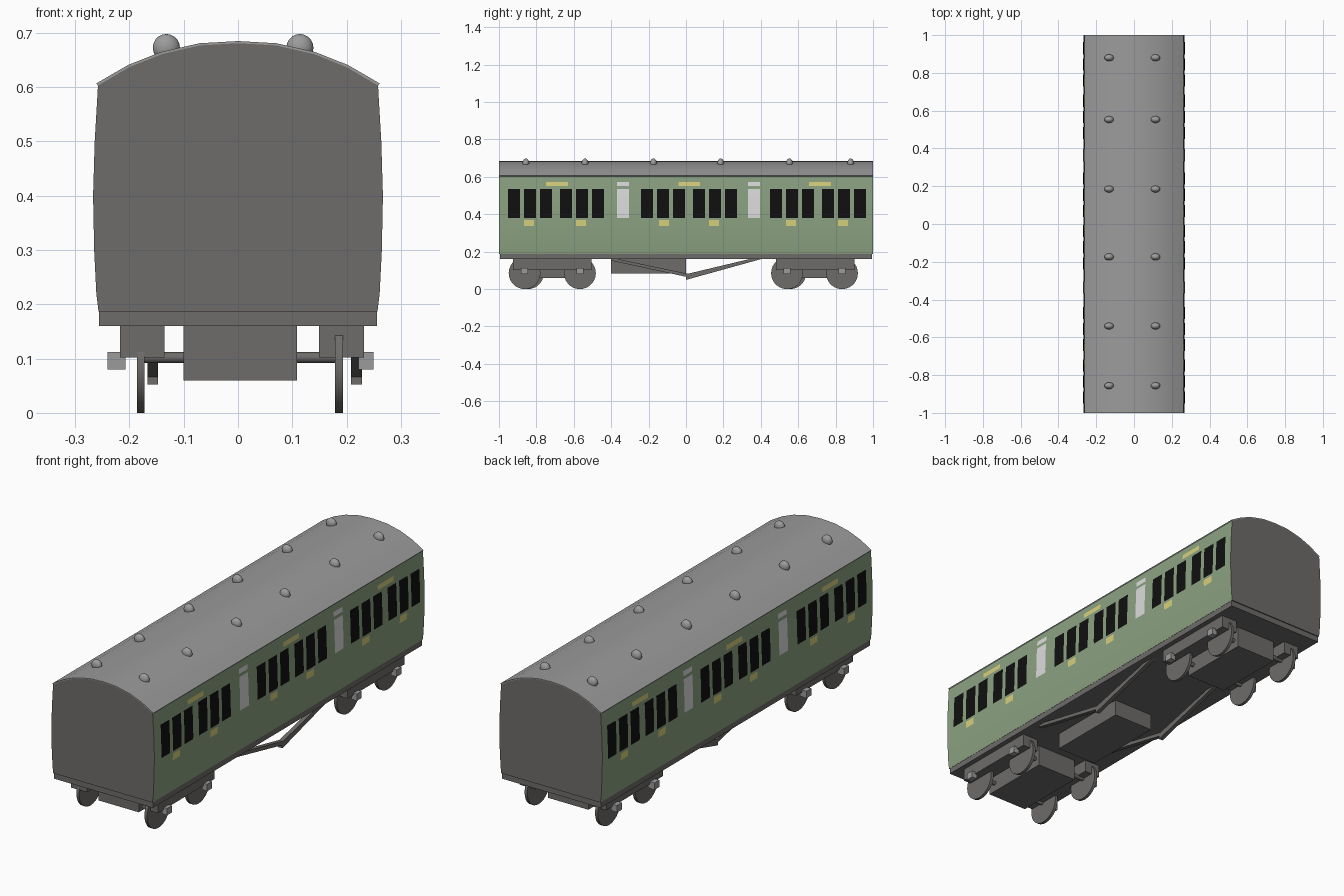
import bpy, bmesh, math
from mathutils import Matrix, Vector

if "Cube" in bpy.data.objects:
    bpy.data.objects.remove(bpy.data.objects["Cube"])


def material(name, r, g, b):
    m = bpy.data.materials.new(name)
    m.diffuse_color = (r, g, b, 1)
    m.use_nodes = True
    m.node_tree.nodes["Principled BSDF"].inputs["Base Color"].default_value = m.diffuse_color
    return m


GREEN = material("coach green", 0.26, 0.36, 0.22)
DARK = material("dark grey", 0.155, 0.15, 0.145)
ROOF = material("roof grey", 0.33, 0.33, 0.33)
BLACK = material("window black", 0.005, 0.005, 0.005)
WHITE = material("frosted white", 0.72, 0.72, 0.72)
YELLOW = material("pale yellow", 0.68, 0.63, 0.2)

# half cross-section of the side walls (x, z) and of the roof
WALL = [(0.257, 0.187), (0.261, 0.22), (0.265, 0.3), (0.267, 0.4), (0.264, 0.5), (0.258, 0.603)]
ARC = [(0.258, 0.603), (0.2, 0.637), (0.14, 0.661), (0.07, 0.677), (0, 0.681)]


def finish(name, bm, *mats, smooth=None):
    me = bpy.data.meshes.new(name)
    bm.to_mesh(me)
    bm.free()
    ob = bpy.data.objects.new(name, me)
    bpy.context.collection.objects.link(ob)
    for m in mats:
        me.materials.append(m)
    if smooth:
        bpy.context.view_layer.objects.active = ob
        ob.select_set(True)
        bpy.ops.object.shade_smooth_by_angle(angle=math.radians(smooth))
        ob.select_set(False)
    return ob


def extrude_profile(profile, half=1.0):
    bm = bmesh.new()
    face = bm.faces.new([bm.verts.new((x, -half, z)) for x, z in profile])
    ext = bmesh.ops.extrude_face_region(bm, geom=[face])
    verts = [v for v in ext["geom"] if isinstance(v, bmesh.types.BMVert)]
    bmesh.ops.translate(bm, verts=verts, vec=(0, 2 * half, 0))
    bmesh.ops.recalc_face_normals(bm, faces=bm.faces)
    return bm


def add_box(bm, lo, hi):
    lo, hi = Vector(lo), Vector(hi)
    bmesh.ops.create_cube(bm, size=1, matrix=Matrix.Translation((lo + hi) / 2)
                          @ Matrix.Diagonal((*(hi - lo), 1)))


def add_cylinder(bm, x0, x1, y, z, r, n):
    bmesh.ops.create_cone(bm, cap_ends=True, segments=n, radius1=r, radius2=r, depth=x1 - x0,
                          matrix=Matrix.Translation(((x0 + x1) / 2, y, z))
                          @ Matrix.Rotation(math.pi / 2, 4, 'Y'))


def wall_x(z):
    for (xa, za), (xb, zb) in zip(WALL, WALL[1:]):
        if z <= zb:
            return xa + (xb - xa) * (z - za) / (zb - za)
    return WALL[-1][0]


def plates(name, specs, mat):
    """Thin plates (y centre, width, z0, z1) that follow both curved walls."""
    bm = bmesh.new()
    for y, w, z0, z1 in specs:
        levels = [z0] + [z for _, z in WALL if z0 < z < z1] + [z1]
        for side in (-1, 1):
            rows = [[bm.verts.new((side * (wall_x(z) + 0.003), y + s * side * w / 2, z))
                     for s in (-1, 1)] for z in levels]
            for a, b in zip(rows, rows[1:]):
                bm.faces.new((a[0], a[1], b[1], b[0]))
    finish(name, bm, mat)


# body shell: green sides, dark ends and floor
half = WALL + ARC[1:]
bm = extrude_profile(half + [(-x, z) for x, z in reversed(half[:-1])])
for f in bm.faces:
    f.material_index = 0 if abs(f.normal.x) > 0.9 else 1
finish("coach_body", bm, GREEN, DARK, smooth=30)

# thin curved roof skin
outer = [(x * 1.012, z + 0.004) for x, z in ARC]
loop = outer + [(-x, z) for x, z in reversed(outer[:-1])]
loop += [(-x, z) for x, z in ARC] + list(reversed(ARC[:-1]))
finish("roof", extrude_profile(loop), ROOF, smooth=30)

# roof ventilators
bm = bmesh.new()
for y in (-0.856, -0.54, -0.174, 0.185, 0.553, 0.88):
    for x in (-0.132, 0.114):
        bmesh.ops.create_uvsphere(bm, u_segments=16, v_segments=10, radius=1,
                                  matrix=Matrix.Translation((x, y, 0.673))
                                  @ Matrix.Diagonal((0.025, 0.018, 0.025, 1)))
finish("roof_vents", bm, ROOF, smooth=60)

# windows in threes, frosted panes and yellow panels
groups = (-0.834, -0.556, -0.123, 0.155, 0.567, 0.845)
plates("windows", [(g + k * 0.0856, 0.064, 0.38, 0.535) for g in groups for k in (-1, 0, 1)], BLACK)
plates("frosted_panes", [(y, 0.064, a, b) for y in (-0.337, 0.364)
                         for a, b in ((0.38, 0.535), (0.55, 0.572))], WHITE)
plates("upper_panels", [(y, 0.116, 0.55, 0.572) for y in (-0.69, 0.018, 0.716)], YELLOW)
plates("lower_panels", [(y, 0.054, 0.337, 0.369)
                        for y in (-0.84, -0.561, -0.118, 0.15, 0.561, 0.84)], YELLOW)

# underframe and battery box
bm = bmesh.new()
add_box(bm, (-0.256, -0.995, 0.16), (0.256, 0.995, 0.187))
finish("underframe", bm, DARK)
bm = bmesh.new()
add_box(bm, (-0.1, -0.4, 0.083), (0.109, 0.0, 0.162))
finish("battery_box", bm, DARK)

# V-shaped truss rods
bm = bmesh.new()
for x in (-0.157, 0.218):
    top = [(-0.4, 0.168), (0.01, 0.082), (0.4, 0.175)]
    low = [(0.4, 0.16), (0.01, 0.052), (0.0, 0.052), (0.0, 0.066), (-0.4, 0.152)]
    sides = [[bm.verts.new((x + dx, y, z)) for y, z in top + low] for dx in (-0.01, 0.01)]
    n = len(sides[0])
    for s in sides:
        bm.faces.new(s)
    for i in range(n):
        j = (i + 1) % n
        bm.faces.new((sides[0][i], sides[0][j], sides[1][j], sides[1][i]))
bmesh.ops.recalc_face_normals(bm, faces=bm.faces)
finish("truss_rods", bm, DARK)

# bogies: centre block, side bars, wheels, axles and axle boxes
for name, centre, right_y, left_y in (("front", -0.715, (-0.863, -0.567), (-0.845, -0.567)),
                                      ("rear", 0.69, (0.54, 0.834), (0.557, 0.834))):
    bm = bmesh.new()
    add_box(bm, (-0.1, centre - 0.175, 0.06), (0.109, centre + 0.175, 0.162))
    for x0, x1 in ((-0.217, -0.135), (0.149, 0.232)):
        add_box(bm, (x0, centre - 0.21, 0.102), (x1, centre + 0.21, 0.162))
    finish(name + "_bogie_frame", bm, DARK)

    wheels, axles, boxes = bmesh.new(), bmesh.new(), bmesh.new()
    for yr, yl in zip(right_y, left_y):
        add_cylinder(wheels, 0.179, 0.193, yr, 0.085, 0.085, 28)
        add_cylinder(wheels, -0.186, -0.172, yl, 0.085, 0.085, 28)
        add_cylinder(axles, -0.18, 0.185, (yr + yl) / 2, 0.102, 0.01, 12)
        add_box(boxes, (0.222, yr - 0.018, 0.08), (0.25, yr + 0.018, 0.112))
        add_box(boxes, (-0.24, yl - 0.018, 0.08), (-0.207, yl + 0.018, 0.112))
    finish(name + "_wheels", wheels, DARK, smooth=30)
    finish(name + "_axles", axles, DARK, smooth=40)
    finish(name + "_axle_boxes", boxes, ROOF)
